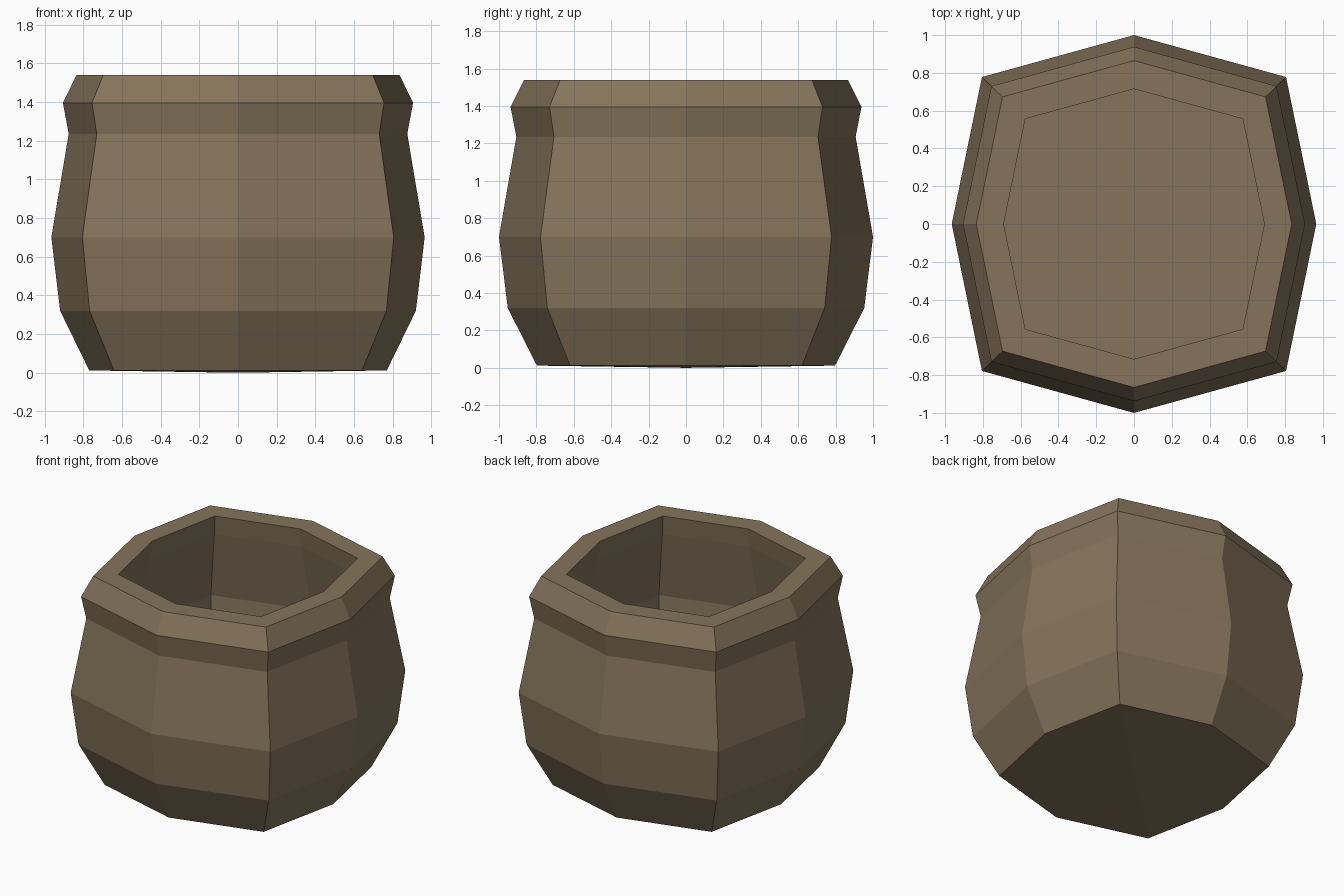
import bpy, bmesh

if "Cube" in bpy.data.objects:
    bpy.data.objects.remove(bpy.data.objects["Cube"])

# One earthy brown clay for the whole pot
clay = bpy.data.materials.new("brown clay")
clay.diffuse_color = (0.235, 0.175, 0.105, 1)
clay.use_nodes = True
clay.node_tree.nodes["Principled BSDF"].inputs["Base Color"].default_value = clay.diffuse_color

# Eight-sided outline at the widest point (squarish octagon)
OUTLINE = [(0, -1), (0.805, -0.778), (0.965, 0), (0.805, 0.778),
           (0, 1), (-0.805, 0.778), (-0.965, 0), (-0.805, -0.778)]

# (outline scale, height): outer wall, rim, then the hollow inside
PROFILE = [(0.797, 0.012), (0.953, 0.32), (1.0, 0.70), (0.907, 1.235),
           (0.938, 1.395), (0.865, 1.54),
           (0.715, 1.54), (0.735, 1.40), (0.84, 0.90), (0.81, 0.40), (0.74, 0.16)]

bm = bmesh.new()
rings = [[bm.verts.new((x * s, y * s, z)) for x, y in OUTLINE] for s, z in PROFILE]

# Walls between neighbouring rings
for low, high in zip(rings, rings[1:]):
    for i in range(8):
        j = (i + 1) % 8
        bm.faces.new((low[i], low[j], high[j], high[i]))

# Inner floor, and the very slightly bulging underside
bm.faces.new(rings[-1])
centre = bm.verts.new((0, 0, 0))
for i in range(8):
    bm.faces.new((rings[0][(i + 1) % 8], rings[0][i], centre))

bmesh.ops.recalc_face_normals(bm, faces=bm.faces)
mesh = bpy.data.meshes.new("clay_pot")
bm.to_mesh(mesh)
bm.free()
mesh.materials.append(clay)
pot = bpy.data.objects.new("clay_pot", mesh)
bpy.context.collection.objects.link(pot)
